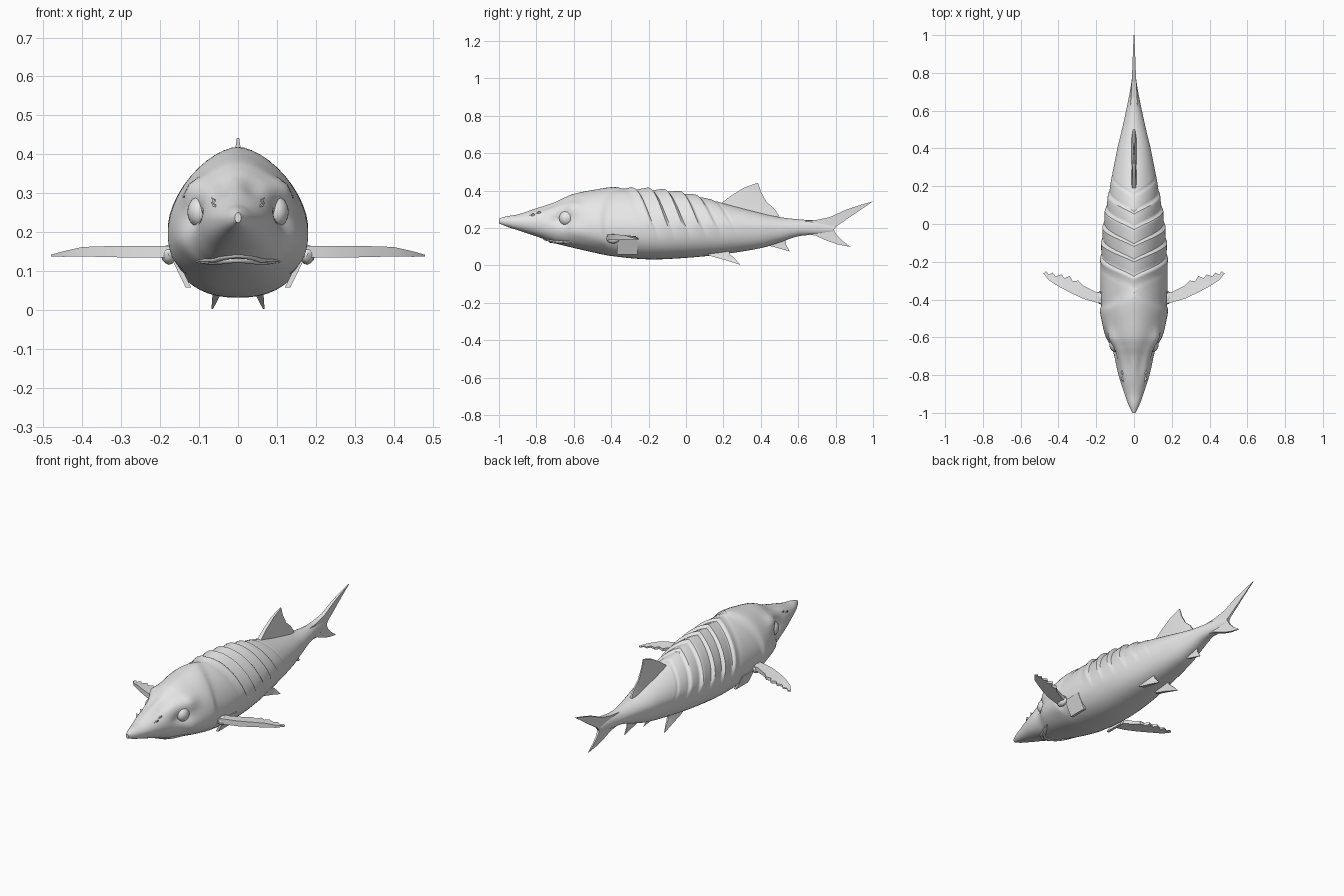
import bpy, bmesh, math
from mathutils import Vector

if "Cube" in bpy.data.objects:
    bpy.data.objects.remove(bpy.data.objects["Cube"])

grey = bpy.data.materials.new("plain_grey")
grey.diffuse_color = (0.8, 0.8, 0.8, 1)
grey.use_nodes = True
grey.node_tree.nodes["Principled BSDF"].inputs["Base Color"].default_value = grey.diffuse_color


def finish(name, bm, angle=32):
    bmesh.ops.recalc_face_normals(bm, faces=bm.faces[:])
    me = bpy.data.meshes.new(name)
    bm.to_mesh(me)
    bm.free()
    me.materials.append(grey)
    me.shade_smooth()
    me.set_sharp_from_angle(angle=math.radians(angle))
    ob = bpy.data.objects.new(name, me)
    bpy.context.collection.objects.link(ob)
    return ob


# Body stations: y, bottom z, top z, half width, z of the widest line
ST = [(-1.0, .225, .25, .008, .238), (-.96, .208, .262, .028, .235),
      (-.9, .188, .272, .05, .232), (-.8, .155, .305, .082, .228),
      (-.7, .118, .338, .106, .22), (-.65, .105, .362, .12, .215),
      (-.6, .093, .382, .143, .21), (-.5, .07, .402, .166, .205),
      (-.4, .05, .41, .175, .2), (-.2, .032, .408, .177, .2),
      (0, .04, .385, .162, .2), (.2, .06, .332, .127, .2),
      (.4, .092, .28, .088, .2), (.5, .122, .258, .064, .2),
      (.6, .155, .246, .042, .2), (.7, .165, .238, .022, .2),
      (.79, .178, .215, .008, .195)]


def station(y):
    """Smooth cubic interpolation of the body stations."""
    i = max(j for j in range(len(ST) - 1) if ST[j][0] <= y or j == 0)
    a, b = ST[i], ST[i + 1]
    p, q = ST[max(i - 1, 0)], ST[min(i + 2, len(ST) - 1)]
    h = b[0] - a[0]
    t = (y - a[0]) / h
    out = []
    for k in range(1, 5):
        m0 = (b[k] - p[k]) / (b[0] - p[0]) * h
        m1 = (q[k] - a[k]) / (q[0] - a[0]) * h
        out.append((2*t**3 - 3*t*t + 1) * a[k] + (t**3 - 2*t*t + t) * m0
                   + (3*t*t - 2*t**3) * b[k] + (t**3 - t*t) * m1)
    return out


def bump(v, centre, width):
    return math.exp(-((v - centre) / width) ** 2)


def ramp(v, lo, hi):
    t = min(max((v - lo) / (hi - lo), 0), 1)
    return t * t * (3 - 2 * t)


def sweep(a):
    """How far the plates lean to the tail at angle a from the top."""
    return .07 * min(a, 1.9)


def relief(y, a):
    """Armour plates, gill cover, brow and eye socket; a is the angle from the top."""
    d = 0
    # overlapping back plates, with a short drop behind each rear edge
    s = y - sweep(a)
    if -.36 < s < .16:
        fade = (1 - ramp(a, 1.2, 1.9)) * (1 - .75 * ramp(s, -.02, .14)) * ramp(s, -.36, -.3)
        f = ((s + .36) / .085) % 1
        d += .016 * fade * ((f / .86 if f < .86 else (1 - f) / .14) - .5)
    # rear edge of the head and gill cover
    edge = -.37 - .09 * math.sin(min(a, 2.2) * 1.1)
    d += .009 * ramp(y, edge - .14, edge) * (1 - ramp(y, edge, edge + .03)) * (1 - ramp(a, 1.9, 2.4))
    # brow ridge, eye socket, cheek and hollow above the snout
    d += .02 * bump(y, -.61, .06) * bump(a, .95, .2)
    d += .008 * bump(y, -.69, .06) * bump(a, .75, .2)
    d -= .02 * bump(y, -.665, .055) * bump(a, 1.35, .22)
    d += .008 * bump(y, -.58, .06) * bump(a, 1.75, .3)
    d -= .008 * bump(y, -.74, .07) * bump(a, .45, .25)
    return d


def body_point(y, t):
    lo, hi, w, c = station(y)
    sx, cz = math.sin(t), math.cos(t)
    mid = ramp(y, -.62, -.4) * (1 - ramp(y, .1, .4))
    e = 1.08 + .12 * mid if cz > 0 else .86
    x = math.copysign(w * abs(sx) ** e, sx)
    z = ((hi - c) if cz > 0 else (c - lo)) * math.copysign(abs(cz) ** e, cz)
    r = math.hypot(x, z)
    a = t if t <= math.pi else 2 * math.pi - t
    k = 1 + relief(y, a) / max(r, .03)
    return Vector((x * k, y, c + z * k))


def ring_point(s, t):
    """Rings lean with the plates along the back so the plate edges stay clean."""
    a = t if t <= math.pi else 2 * math.pi - t
    lean = ramp(s, -.75, -.38) * (1 - ramp(s, .18, .6))
    return body_point(s + sweep(a) * lean, t)


# Body: rings lofted from snout to tail root
SEG, RINGS = 48, 240
bm = bmesh.new()
rings = []
for i in range(RINGS + 1):
    s = -1 + 1.79 * i / RINGS
    rings.append([bm.verts.new(ring_point(s, 2 * math.pi * j / SEG)) for j in range(SEG)])
for r0, r1 in zip(rings, rings[1:]):
    for j in range(SEG):
        k = (j + 1) % SEG
        bm.faces.new((r0[j], r0[k], r1[k], r1[j]))
bm.faces.new(rings[0])
bm.faces.new(rings[-1])
finish("body", bm, 40)


def fin(name, outline, place):
    """Thin plate from (u, v, half thickness) points; place maps (u, v, offset) to space."""
    bm = bmesh.new()
    sides = [[bm.verts.new(place(u, v, s * t)) for u, v, t in outline] for s in (1, -1)]
    n = len(outline)
    caps = [bm.faces.new(sides[0]), bm.faces.new(sides[1][::-1])]
    for i in range(n):
        j = (i + 1) % n
        bm.faces.new((sides[0][i], sides[1][i], sides[1][j], sides[0][j]))
    bm.normal_update()
    bmesh.ops.triangulate(bm, faces=caps)
    return finish(name, bm, 25)


def upright(u, v, o):
    return (o, u, v)


# Middle fins
fin("dorsal_fin", [(.18, .325, .012), (.24, .372, .009), (.31, .415, .007), (.385, .442, .003),
                   (.40, .395, .003), (.43, .34, .004), (.47, .305, .004), (.5, .262, .005),
                   (.46, .25, .014), (.3, .28, .016)], upright)
fin("tail_fin", [(.6, .235, .02), (.7, .243, .015), (.77, .258, .011), (.85, .295, .008),
                 (.93, .322, .005), (1.0, .342, .002), (.92, .288, .003), (.85, .24, .005),
                 (.805, .21, .006), (.79, .19, .006), (.805, .162, .005), (.835, .132, .004),
                 (.88, .098, .002), (.81, .112, .006), (.75, .133, .01), (.69, .16, .015),
                 (.6, .17, .02)], upright)
fin("anal_fin", [(.41, .115, .008), (.47, .098, .006), (.555, .075, .002), (.535, .11, .002),
                 (.53, .15, .003), (.48, .165, .008)], upright)

# Paired parts
for side, s in (("left", -1), ("right", 1)):
    def pelvic(u, v, o, s=s):
        return (s * (.046 + .3 * max(.07 - v, 0)) + o, u, v)

    def pectoral(u, v, o, s=s):
        return (s * u, v, .15 - .125 * max(u - .4, 0) + o)

    fin(side + "_pelvic_fin", [(.07, .085, .012), (.13, .05, .012), (.21, .028, .008),
                               (.29, .003, .002), (.262, .035, .003), (.235, .06, .005),
                               (.23, .09, .008)], pelvic)
    fin(side + "_pectoral_fin", [(.15, -.425, .014), (.2, -.415, .015), (.27, -.395, .015),
                                 (.34, -.362, .014), (.4, -.33, .012), (.45, -.298, .007),
                                 (.48, -.262, .002), (.465, -.25, .002), (.452, -.268, .003),
                                 (.43, -.258, .004), (.415, -.277, .005), (.385, -.267, .006),
                                 (.37, -.287, .007), (.34, -.276, .007), (.325, -.302, .008),
                                 (.295, -.3, .009), (.27, -.325, .01), (.2, -.36, .012),
                                 (.15, -.365, .012)], pectoral)

    # Shoulder knob and the square plate lying on the belly below it
    bm = bmesh.new()
    bmesh.ops.create_icosphere(bm, subdivisions=2, radius=1)
    for v in bm.verts:
        v.co = (s * (.178 + .02 * v.co.x), -.39 + .036 * v.co.y, .142 + .026 * v.co.z)
    finish(side + "_shoulder", bm)
    bm = bmesh.new()
    bmesh.ops.create_cube(bm, size=1)
    for v in bm.verts:
        z = v.co.z
        v.co = (s * (.148 + .014 * v.co.x + .042 * z), -.315 + .11 * v.co.y, .1 + .085 * z)
    finish(side + "_shoulder_plate", bm)

    # Eye
    bm = bmesh.new()
    bmesh.ops.create_uvsphere(bm, u_segments=24, v_segments=16, radius=.04)
    for v in bm.verts:
        v.co = (s * (.098 + v.co.x * .8), -.638 + v.co.y, .252 + v.co.z)
    finish(side + "_eye", bm, 60)

    # Nostril: two small spiky flaps
    bm = bmesh.new()
    for dy, dz in ((-.018, -.004), (.016, .008)):
        made = bmesh.ops.create_cone(bm, cap_ends=True, segments=6, radius1=.013,
                                     radius2=.002, depth=.02)
        for v in made["verts"]:
            c = v.co.copy()
            v.co = (s * (.062 + c.z * .6 + c.x * .7), -.8 + dy + c.y * 1.5, .275 + dz + c.z * .6)
    finish(side + "_nostril", bm)


def tube(name, points, radius):
    cu = bpy.data.curves.new(name, "CURVE")
    cu.dimensions = "3D"
    cu.bevel_depth = radius
    cu.bevel_resolution = 2
    cu.resolution_u = 6
    sp = cu.splines.new("BEZIER")
    sp.bezier_points.add(len(points) - 1)
    for bp, p in zip(sp.bezier_points, points):
        bp.co = p
        bp.radius = .35 if p in (points[0], points[-1]) else 1
        bp.handle_left_type = bp.handle_right_type = "AUTO"
    cu.materials.append(grey)
    bpy.context.collection.objects.link(bpy.data.objects.new(name, cu))


# Mouth: upper and lower lips laid on the underside of the head
def lip(name, y_mid, y_end, lift, radius):
    pts = []
    for k in range(-3, 4):
        f = abs(k) / 3
        p = body_point(y_mid + (y_end - y_mid) * f ** 2, math.pi - k * .26)
        pts.append((p.x, p.y, p.z + lift))
    tube(name, pts, radius)


lip("upper_lip", -.755, -.61, .003, .008)
lip("lower_lip", -.728, -.6, .002, .009)
